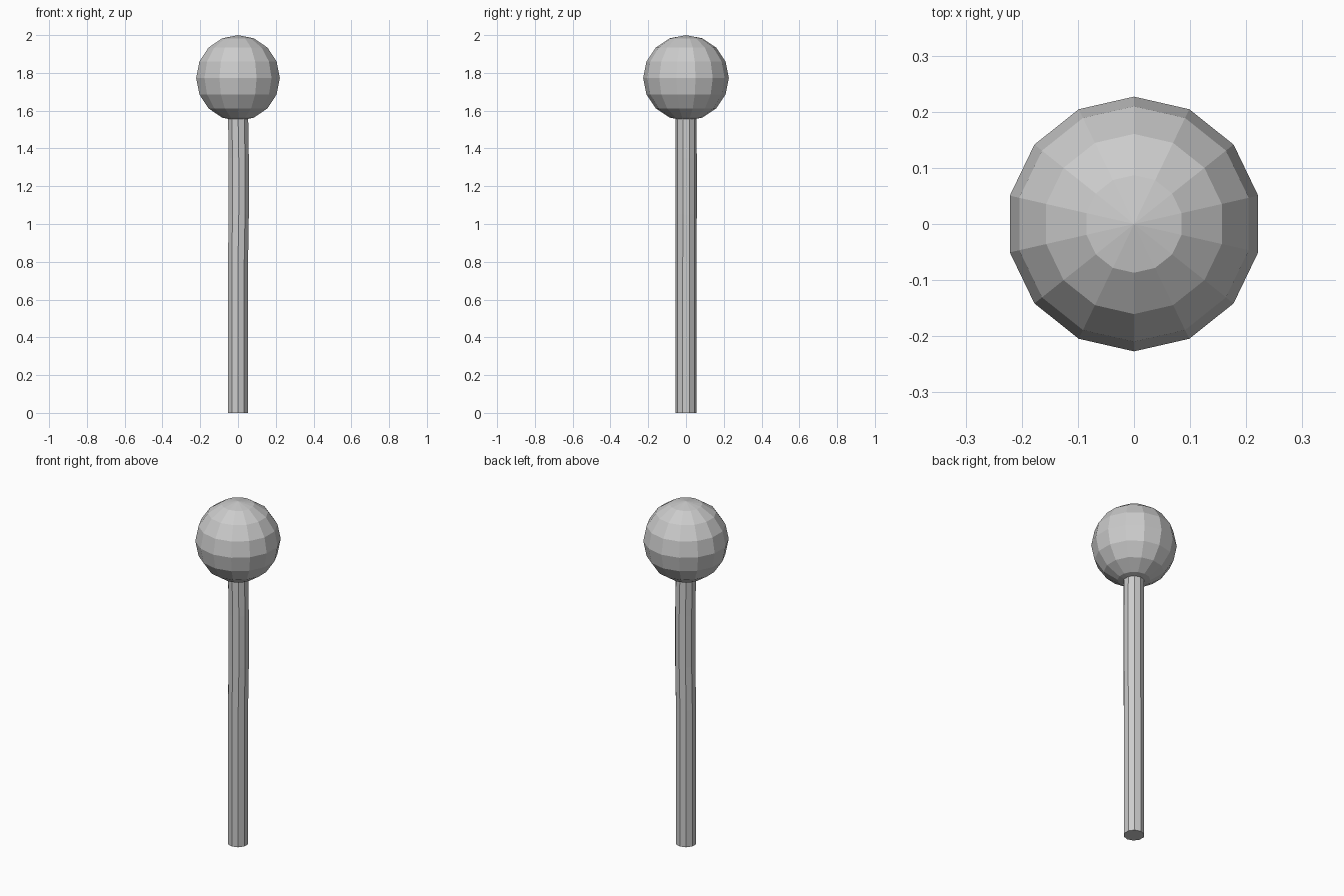
import bpy
import bmesh
import math

if "Cube" in bpy.data.objects:
    bpy.data.objects.remove(bpy.data.objects["Cube"])

SIDES, R = 10, 0.056

# Slightly bowed stick: rings swept upwards as (z, x offset, y offset)
stations = [(0.0, 0, 0), (0.8, 0, 0), (1.05, 0.004, 0.001),
            (1.35, 0.004, 0.001), (1.6, 0, 0)]
bm = bmesh.new()
rings = []
for z, ox, oy in stations:
    rings.append([bm.verts.new((ox + R * math.sin(2 * math.pi * i / SIDES),
                                oy - R * math.cos(2 * math.pi * i / SIDES), z))
                  for i in range(SIDES)])
for a, b in zip(rings, rings[1:]):
    for i in range(SIDES):
        j = (i + 1) % SIDES
        bm.faces.new((a[i], a[j], b[j], b[i]))
bm.faces.new(rings[0][::-1])
bm.faces.new(rings[-1])
mesh = bpy.data.meshes.new("stick")
bm.to_mesh(mesh)
bm.free()
bpy.context.collection.objects.link(bpy.data.objects.new("stick", mesh))

# Faceted ball with a corner pointing straight back and front
bpy.ops.mesh.primitive_uv_sphere_add(segments=14, ring_count=8, radius=0.227,
                                     location=(0, 0, 1.773),
                                     rotation=(0, 0, 0))
ball = bpy.context.object
ball.name = "ball"
# Blender starts the sphere on +x or +y; turn it so a corner lies on +y
eq = max((v.co for v in ball.data.vertices), key=lambda c: c.x ** 2 + c.y ** 2)
ball.rotation_euler.z = math.pi / 2 - math.atan2(eq.y, eq.x)
